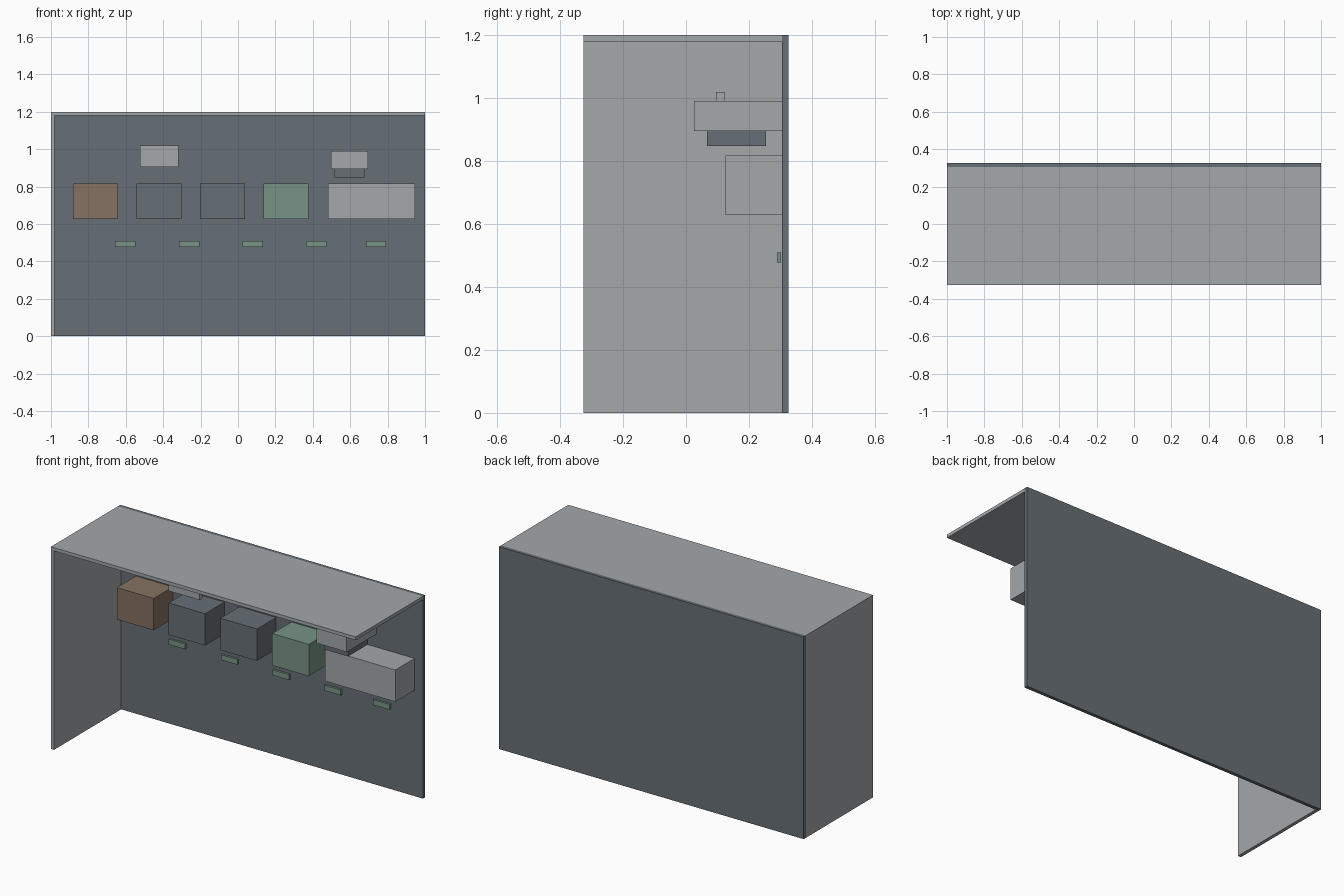
import bpy

if "Cube" in bpy.data.objects:
    bpy.data.objects.remove(bpy.data.objects["Cube"])


def srgb(r, g, b):
    """Convert 0-255 display values to linear colour."""
    lin = [((c / 255 + 0.055) / 1.055) ** 2.4 for c in (r, g, b)]
    return (*lin, 1.0)


def material(name, rgb):
    m = bpy.data.materials.new(name)
    m.diffuse_color = srgb(*rgb)
    m.use_nodes = True
    m.node_tree.nodes["Principled BSDF"].inputs["Base Color"].default_value = m.diffuse_color
    return m


LIGHT = material("light grey", (163, 168, 170))
DARK = material("slate grey", (103, 112, 118))
BROWN = material("dusty brown", (133, 114, 98))
GREEN = material("sage green", (121, 148, 134))


def box(name, x, y, z, mat):
    """Box from (min, max) ranges along each axis."""
    bpy.ops.mesh.primitive_cube_add(
        size=1, location=[(a + b) / 2 for a, b in (x, y, z)])
    ob = bpy.context.object
    ob.name = name
    ob.scale = [b - a for a, b in (x, y, z)]
    bpy.ops.object.transform_apply(location=False, rotation=False, scale=True)
    ob.data.materials.append(mat)
    return ob


FRONT, WALL, BACK = -0.325, 0.305, 0.325

# Shell: back wall, one side wall and roof
box("back_wall", (-1, 1), (WALL, BACK), (0, 1.2), DARK)
box("side_wall", (-1, -0.98), (FRONT, WALL), (0, 1.18), LIGHT)
box("roof", (-1, 1), (FRONT, WALL), (1.18, 1.2), LIGHT)

# Row of wall-mounted display boxes
for name, x0, x1, mat in (
        ("brown_box", -0.883, -0.641, BROWN),
        ("dark_box_left", -0.543, -0.303, DARK),
        ("dark_box_right", -0.203, 0.037, DARK),
        ("green_box", 0.137, 0.377, GREEN),
        ("wide_box", 0.482, 0.945, LIGHT)):
    box(name, (x0, x1), (0.125, WALL), (0.628, 0.817), mat)

# Small label bars below the boxes
for i, x in enumerate((-0.603, -0.261, 0.079, 0.418, 0.738)):
    box(f"label_bar_{i + 1}", (x - 0.054, x + 0.054), (0.289, 0.301),
        (0.477, 0.509), GREEN)

# Hanging panel on the left
box("hanging_panel", (-0.523, -0.319), (0.095, 0.124), (0.905, 1.02), LIGHT)

# Wall unit on the right with its lower section
box("wall_unit", (0.498, 0.696), (0.025, WALL), (0.895, 0.99), LIGHT)
box("wall_unit_base", (0.517, 0.676), (0.066, 0.254), (0.848, 0.895), DARK)
